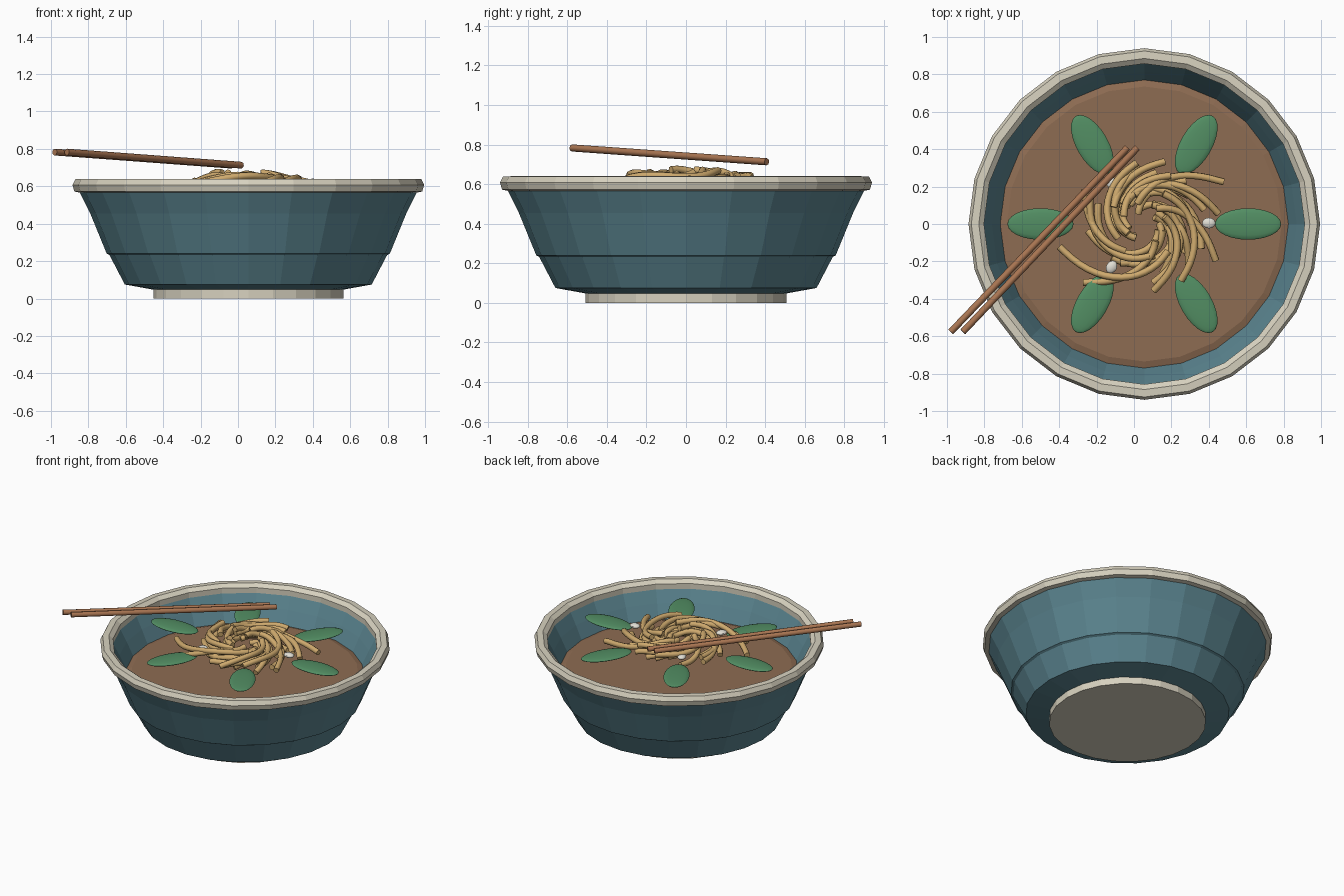
import bpy, math, random
from mathutils import Vector

if "Cube" in bpy.data.objects:
    bpy.data.objects.remove(bpy.data.objects["Cube"])

random.seed(4)
CX = 0.055  # bowl axis in x


def material(name, rgb):
    m = bpy.data.materials.new(name)
    m.diffuse_color = (*rgb, 1)
    m.use_nodes = True
    m.node_tree.nodes["Principled BSDF"].inputs["Base Color"].default_value = m.diffuse_color
    return m


TEAL = material("teal glaze", (0.105, 0.235, 0.28))
CREAM = material("cream glaze", (0.68, 0.64, 0.52))
BROTH = material("brown broth", (0.27, 0.15, 0.085))
NOODLE = material("golden noodle", (0.62, 0.40, 0.155))
LEAF = material("leaf green", (0.085, 0.27, 0.125))
WOOD = material("brown wood", (0.40, 0.18, 0.085))
WHITE = material("off white", (0.76, 0.74, 0.67))


def mesh_object(name, verts, faces, mat):
    me = bpy.data.meshes.new(name)
    me.from_pydata(verts, [], faces)
    me.materials.append(mat)
    ob = bpy.data.objects.new(name, me)
    bpy.context.collection.objects.link(ob)
    return ob


def lathe(name, profile, mat, closed=False, n=24):
    """Spin (radius, height) points round the bowl axis; open profiles get end caps."""
    verts, faces = [], []
    for r, z in profile:
        for i in range(n):
            a = 2 * math.pi * i / n
            verts.append((CX + r * math.cos(a), r * math.sin(a), z))
    k = len(profile)
    for j in range(k if closed else k - 1):
        p, q = j * n, (j + 1) % k * n
        for i in range(n):
            i2 = (i + 1) % n
            faces.append((p + i, p + i2, q + i2, q + i))
    if not closed:
        faces.append(tuple(reversed(range(n))))
        faces.append(tuple(range((k - 1) * n, k * n)))
    return mesh_object(name, verts, faces, mat)


def smooth(ob, angle=40):
    bpy.ops.object.select_all(action='DESELECT')
    ob.select_set(True)
    bpy.context.view_layer.objects.active = ob
    bpy.ops.object.shade_smooth_by_angle(angle=math.radians(angle))


# Bowl: outer wall with a step, then the inner wall down to the floor
lathe("bowl", [(0.51, 0.048), (0.66, 0.075), (0.742, 0.232), (0.757, 0.24),
               (0.80, 0.345), (0.845, 0.455), (0.905, 0.575),
               (0.862, 0.59), (0.815, 0.50), (0.77, 0.405), (0.70, 0.25),
               (0.50, 0.12)], TEAL)
lathe("rim", [(0.895, 0.565), (0.93, 0.572), (0.94, 0.608), (0.925, 0.638),
              (0.885, 0.64), (0.857, 0.618), (0.857, 0.58)], CREAM, closed=True)
lathe("foot", [(0.508, 0.0), (0.508, 0.055)], CREAM)
lathe("broth", [(0.70, 0.34), (0.772, 0.405), (0.735, 0.416)], BROTH)


def tube(name, points, radius, mat):
    cu = bpy.data.curves.new(name, 'CURVE')
    cu.dimensions = '3D'
    cu.bevel_depth = radius
    cu.bevel_resolution = 2
    cu.use_fill_caps = True
    sp = cu.splines.new('POLY')
    sp.points.add(len(points) - 1)
    for p, co in zip(sp.points, points):
        p.co = (*co, 1)
    cu.materials.append(mat)
    ob = bpy.data.objects.new(name, cu)
    bpy.context.collection.objects.link(ob)
    bpy.ops.object.select_all(action='DESELECT')
    ob.select_set(True)
    bpy.context.view_layer.objects.active = ob
    bpy.ops.object.convert(target='MESH')
    ob = bpy.context.view_layer.objects.active
    smooth(ob, 50)
    return ob


# Noodles: strands swirling outwards clockwise, lower towards their ends
def noodle(i, end_angle, end_radius, start_radius, sweep, lift):
    pts = []
    for k in range(17):
        t = k / 16
        a = math.radians(end_angle + sweep * (1 - t) ** 1.15)
        r = start_radius + (end_radius - start_radius) * t ** 1.25
        z = 0.665 - 0.40 * r * r + lift + 0.012 * math.sin(7 * t + i)
        pts.append((CX + r * math.cos(a), r * math.sin(a), min(z, 0.679)))
    tube(f"noodle_{i}", pts, 0.019, NOODLE)


long_ends = [(28, 0.48), (-27, 0.43), (-57, 0.36), (-82, 0.36), (-136, 0.45),
             (-165, 0.47), (150, 0.37), (97, 0.33), (72, 0.35), (8, 0.40)]
for i, (a, r) in enumerate(long_ends):
    noodle(i, a, r, random.uniform(0.09, 0.2), random.uniform(75, 125),
           random.uniform(-0.01, 0.012))
for i in range(22):
    noodle(10 + i, i * 360 / 22 + random.uniform(-8, 8), random.uniform(0.24, 0.34),
           random.uniform(0.06, 0.18), random.uniform(70, 150),
           random.uniform(-0.075, 0.0))


def ellipsoid(name, loc, size, turn, mat, seg=16, rings=12):
    bpy.ops.mesh.primitive_uv_sphere_add(segments=seg, ring_count=rings, radius=1)
    ob = bpy.context.object
    ob.name = name
    for v in ob.data.vertices:  # poles lie along the length
        x, y, z = v.co
        v.co = (z * size[0], x * size[1], y * size[2])
    ob.location = loc
    ob.rotation_euler = (0, 0, turn)
    ob.data.materials.append(mat)
    smooth(ob, 50)
    return ob


# Six leaves in a ring
for i in range(6):
    a = math.radians(60 * i)
    dx, dy = 0.555 * math.cos(a), 0.49 * math.sin(a)
    ellipsoid(f"leaf_{i}", (CX + dx, dy, 0.592), (0.177, 0.084, 0.015), a, LEAF)

# Small white garnish pieces
for i, (x, y) in enumerate([(0.40, 0.005), (-0.12, 0.22), (-0.12, -0.23)]):
    ellipsoid(f"garnish_{i}", (x, y, 0.625), (0.036, 0.03, 0.016),
              math.radians(120 * i), WHITE, 10, 8)

# Chopsticks lying across the rim
for i, (x0, x1) in enumerate([(-0.98, -0.035), (-0.915, 0.018)]):
    tube(f"chopstick_{i}", [Vector((x0, -0.577, 0.783)), Vector((x1, 0.408, 0.713))],
         0.018, WOOD)
